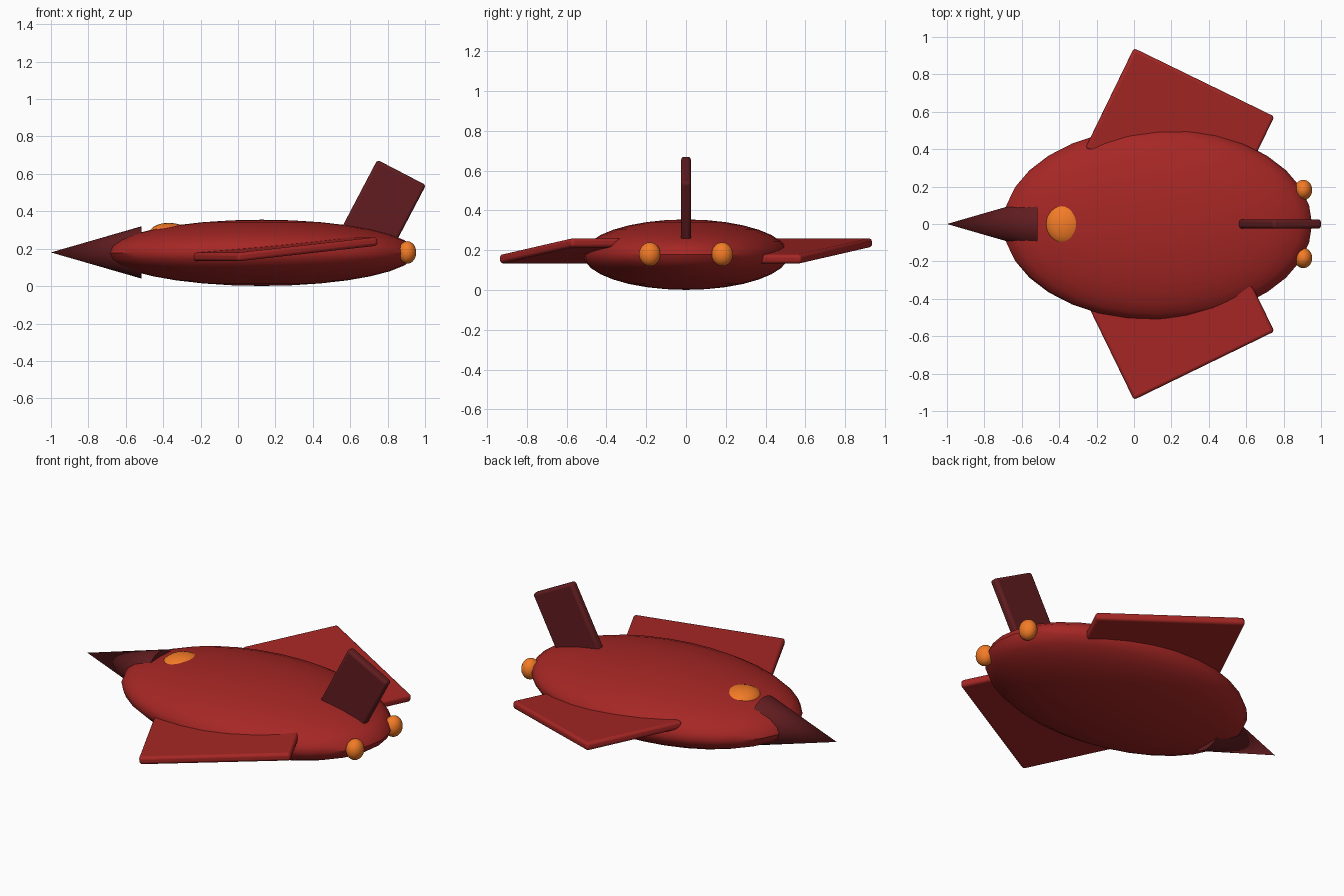
import bpy
import bmesh
from math import radians
from mathutils import Vector

cube = bpy.data.objects.get("Cube")
if cube:
    bpy.data.objects.remove(cube, do_unlink=True)


def make_material(name, rgb):
    mat = bpy.data.materials.new(name)
    mat.use_nodes = True
    color = (*rgb, 1)
    mat.diffuse_color = color
    mat.node_tree.nodes["Principled BSDF"].inputs["Base Color"].default_value = color
    return mat


red = make_material("red", (0.38, 0.02, 0.018))
dark_red = make_material("dark_red", (0.12, 0.012, 0.014))
orange = make_material("orange", (0.9, 0.2, 0.02))


def finish(obj, name, mat):
    obj.name = name
    obj.data.materials.append(mat)
    bpy.ops.object.select_all(action="DESELECT")
    obj.select_set(True)
    bpy.context.view_layer.objects.active = obj
    bpy.ops.object.shade_smooth_by_angle(angle=radians(40))


def ellipsoid(name, center, radii, mat):
    bpy.ops.mesh.primitive_uv_sphere_add(segments=32, ring_count=16, location=center)
    obj = bpy.context.object
    obj.scale = radii
    bpy.ops.object.transform_apply(location=False, rotation=False, scale=True)
    finish(obj, name, mat)


def plate(name, start, end, inward, thickness, mat):
    """Rounded slab whose outer edge runs start to end and which extends inward."""
    start, end, inward = Vector(start), Vector(end), Vector(inward)
    normal = (end - start).cross(inward).normalized()
    bm = bmesh.new()
    outline = [start, end, end + inward, start + inward]
    face = bm.faces.new([bm.verts.new(p - normal * thickness / 2) for p in outline])
    extruded = bmesh.ops.extrude_face_region(bm, geom=[face])
    top = [v for v in extruded["geom"] if isinstance(v, bmesh.types.BMVert)]
    bmesh.ops.translate(bm, verts=top, vec=normal * thickness)
    bmesh.ops.recalc_face_normals(bm, faces=bm.faces)
    mesh = bpy.data.meshes.new(name)
    bm.to_mesh(mesh)
    bm.free()
    obj = bpy.data.objects.new(name, mesh)
    bpy.context.collection.objects.link(obj)
    bevel = obj.modifiers.new("rounded_edges", "BEVEL")
    bevel.width = 0.016
    bevel.segments = 3
    finish(obj, name, mat)


# Flattened body
ellipsoid("body", (0.127, 0, 0.178), (0.825, 0.517, 0.177), red)

# Pointed beak
bpy.ops.mesh.primitive_cone_add(vertices=32, radius1=0.14, depth=0.485,
                                location=(-0.7575, 0, 0.18),
                                rotation=(0, radians(-90), 0))
finish(bpy.context.object, "beak", dark_red)

# Eye dome on top
ellipsoid("top_dome", (-0.37, 0, 0.28), (0.106, 0.115, 0.058), orange)

# Side wings, pitched in opposite directions, and rear lamps
for side, label in ((1, "back"), (-1, "front")):
    pitch = 0.042 * side
    plate(f"{label}_wing",
          (0, 0.94 * side, 0.197 + pitch),
          (0.75, 0.575 * side, 0.197 - pitch),
          (-0.26, -0.535 * side, 0), 0.046, red)
    ellipsoid(f"{label}_lamp", (0.905, 0.182 * side, 0.18),
              (0.048, 0.054, 0.06), orange)

# Swept tail fin
plate("tail_fin", (0.745, 0, 0.675), (1.005, 0, 0.54),
      (-0.21, 0, -0.4), 0.05, dark_red)
